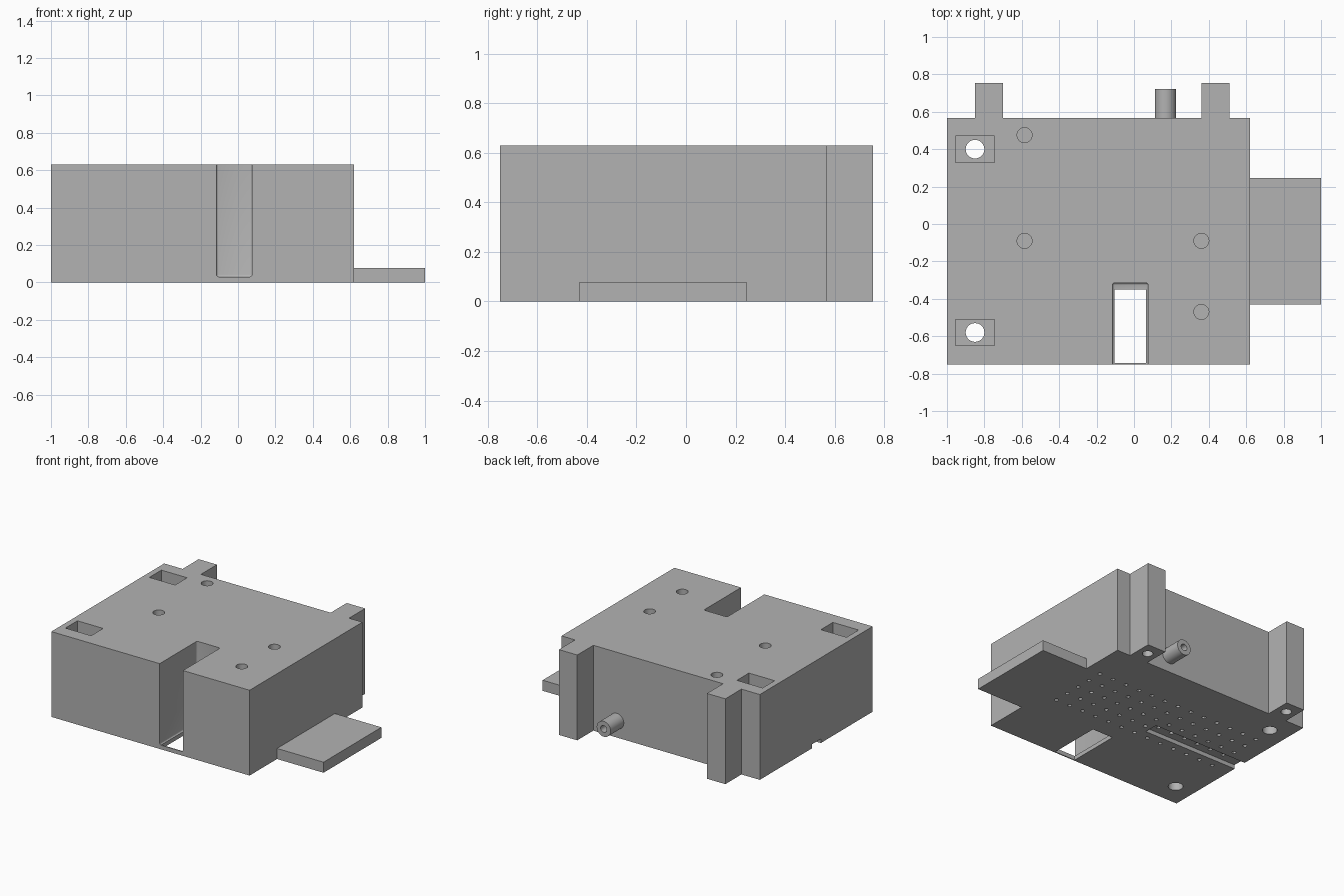
import bpy, bmesh, math
from mathutils import Matrix, Vector

if "Cube" in bpy.data.objects:
    bpy.data.objects.remove(bpy.data.objects["Cube"], do_unlink=True)

GREY = (0.448, 0.448, 0.448, 1)
grey = bpy.data.materials.new("plain grey")
grey.use_nodes = True
grey.diffuse_color = GREY
grey.node_tree.nodes["Principled BSDF"].inputs["Base Color"].default_value = GREY


def finish(bm, name):
    bmesh.ops.recalc_face_normals(bm, faces=bm.faces)
    mesh = bpy.data.meshes.new(name)
    bm.to_mesh(mesh)
    bm.free()
    mesh.materials.append(grey)
    obj = bpy.data.objects.new(name, mesh)
    bpy.context.collection.objects.link(obj)
    return obj


def add_box(bm, x0, x1, y0, y1, z0, z1):
    size = Matrix.Diagonal((x1 - x0, y1 - y0, z1 - z0, 1))
    mid = Matrix.Translation(((x0 + x1) / 2, (y0 + y1) / 2, (z0 + z1) / 2))
    return bmesh.ops.create_cube(bm, size=1, matrix=mid @ size)["verts"]


def add_rod(bm, x, y, r, z0, z1, sides=32):
    bmesh.ops.create_cone(bm, cap_ends=True, segments=sides, radius1=r, radius2=r,
                          depth=z1 - z0, matrix=Matrix.Translation((x, y, (z0 + z1) / 2)))


def carve(target, bm):
    cutter = finish(bm, "cutter")
    cutter.hide_render = True
    mod = target.modifiers.new("cut", "BOOLEAN")
    mod.operation = "DIFFERENCE"
    mod.solver = "EXACT"
    mod.object = cutter
    bpy.context.view_layer.objects.active = target
    bpy.ops.object.modifier_apply(modifier=mod.name)
    bpy.data.objects.remove(cutter, do_unlink=True)


def smooth(obj):
    bpy.ops.object.select_all(action="DESELECT")
    obj.select_set(True)
    bpy.context.view_layer.objects.active = obj
    bpy.ops.object.shade_smooth_by_angle(angle=math.radians(30))


HEIGHT, FRONT, BACK, TAB = 0.63, -0.75, 0.567, 0.755

# Housing block with two full-height tabs on the back
outline = [(-1, FRONT), (0.62, FRONT), (0.62, BACK)]
for left in (0.36, -0.85):
    right = left + 0.15
    outline += [(right, BACK), (right, TAB), (left, TAB), (left, BACK)]
outline.append((-1, BACK))
bm = bmesh.new()
base = bm.faces.new([bm.verts.new((x, y, 0)) for x, y in outline])
grown = bmesh.ops.extrude_face_region(bm, geom=[base])["geom"]
bmesh.ops.translate(bm, vec=Vector((0, 0, HEIGHT)),
                    verts=[v for v in grown if isinstance(v, bmesh.types.BMVert)])
housing = finish(bm, "housing")

# Front slot with softened corners
bm = bmesh.new()
add_box(bm, -0.115, 0.075, -0.9, -0.315, 0.03, 0.8)
bmesh.ops.bevel(bm, geom=bm.edges[:], offset=0.012, segments=3, profile=0.5, affect="EDGES")
carve(housing, bm)

# Opening through the slot floor
bm = bmesh.new()
add_box(bm, -0.105, 0.065, -0.742, -0.35, -0.1, 0.1)
carve(housing, bm)

# Rectangular pockets and blind holes in the top, blind holes under the tabs
bm = bmesh.new()
for y in (0.4, -0.58):
    add_box(bm, -0.955, -0.745, y - 0.07, y + 0.07, 0.15, 0.8)
for x, y in ((-0.585, 0.475), (-0.585, -0.09), (0.36, -0.09), (0.36, -0.47)):
    add_rod(bm, x, y, 0.04, 0.4, 0.8)
for x in (0.435, -0.775):
    add_rod(bm, x, 0.66, 0.036, -0.1, 0.2)
carve(housing, bm)

# Bolt holes through the pocket floors
bm = bmesh.new()
for y in (0.4, -0.58):
    add_rod(bm, -0.85, y, 0.05, -0.1, 0.3)
carve(housing, bm)

# Groove along the underside
bm = bmesh.new()
add_box(bm, -1.1, -0.225, -0.145, -0.04, -0.1, 0.03)
carve(housing, bm)

# Grid of small holes in the underside
bm = bmesh.new()
for col in range(13):
    for row in range(5):
        add_rod(bm, -0.855 + col * 0.1133, -0.205 + row * 0.1133, 0.014, -0.1, 0.07, 12)
carve(housing, bm)
smooth(housing)

# Low shelf on the left side
bm = bmesh.new()
add_box(bm, 0.62, 1, -0.43, 0.245, 0, 0.078)
finish(bm, "side_shelf")

# Hollow nozzle on the back
bm = bmesh.new()
add_rod(bm, 0, 0, 0.057, 0, 0.154)
nozzle = finish(bm, "back_nozzle")
bm = bmesh.new()
add_rod(bm, 0, 0, 0.025, 0.03, 0.3)
carve(nozzle, bm)
nozzle.data.transform(Matrix.Translation((0.168, BACK, 0.122))
                      @ Matrix.Rotation(math.radians(-90), 4, "X"))
smooth(nozzle)
